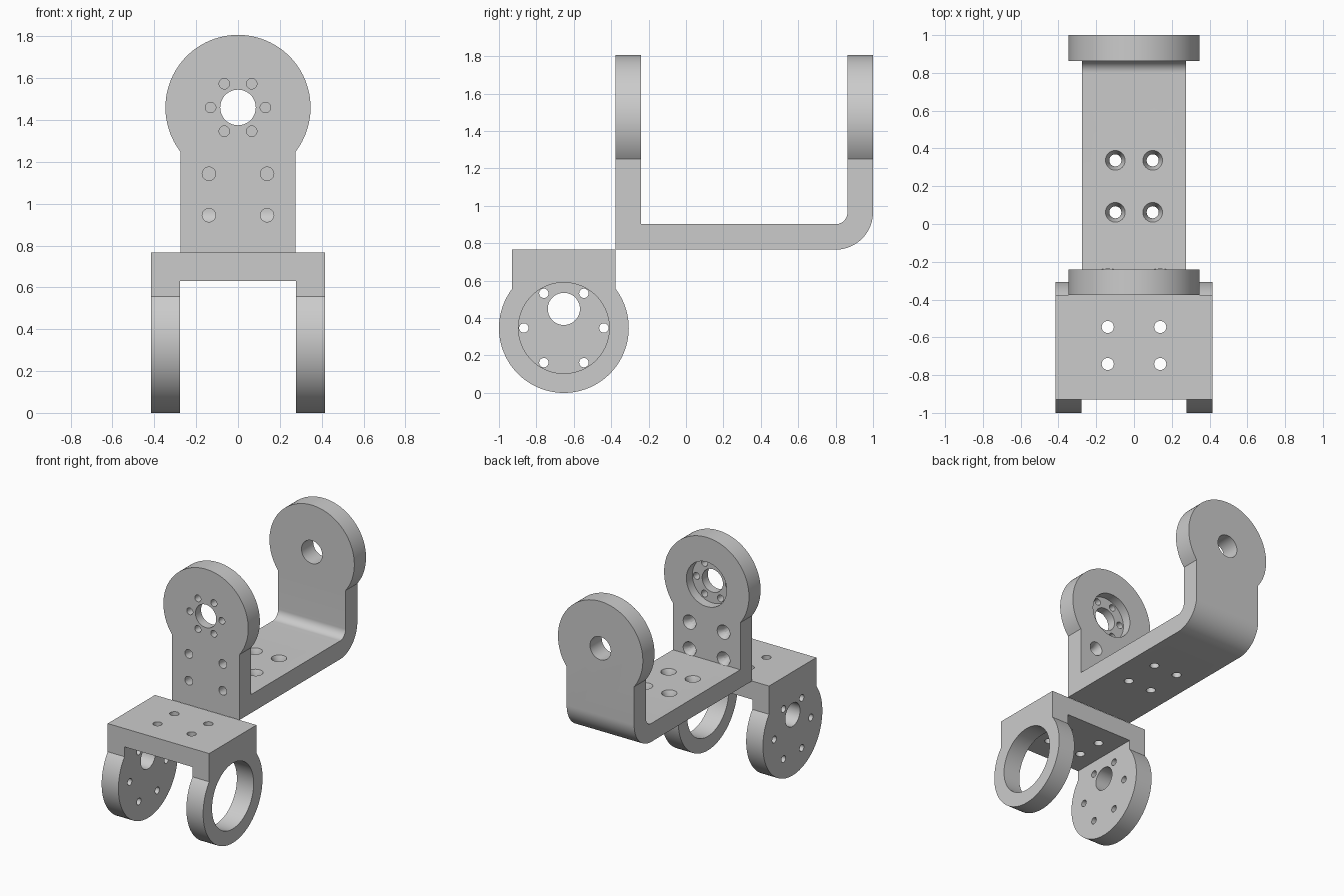
import bpy, bmesh
from math import sin, cos, acos, pi, radians
from mathutils import Vector, Matrix

if "Cube" in bpy.data.objects:
    bpy.data.objects.remove(bpy.data.objects["Cube"], do_unlink=True)

metal = bpy.data.materials.new("light grey metal")
metal.use_nodes = True
grey = (0.6, 0.6, 0.6, 1)
metal.diffuse_color = grey
metal.node_tree.nodes["Principled BSDF"].inputs["Base Color"].default_value = grey


def finish(name, bm):
    bmesh.ops.recalc_face_normals(bm, faces=bm.faces)
    mesh = bpy.data.meshes.new(name)
    bm.to_mesh(mesh)
    bm.free()
    mesh.materials.append(metal)
    obj = bpy.data.objects.new(name, mesh)
    bpy.context.collection.objects.link(obj)
    return obj


def prism(name, outline, axis, lo, hi):
    """Extrude an outline along x (points are y, z) or along y (points are x, z)."""
    bm = bmesh.new()
    along = Vector((1, 0, 0)) if axis == "x" else Vector((0, 1, 0))
    across = Vector((0, 1, 0)) if axis == "x" else Vector((1, 0, 0))
    face = bm.faces.new([bm.verts.new(across * u + Vector((0, 0, v)) + along * lo)
                         for u, v in outline])
    new = bmesh.ops.extrude_face_region(bm, geom=[face])["geom"]
    bmesh.ops.translate(bm, vec=along * (hi - lo),
                        verts=[g for g in new if isinstance(g, bmesh.types.BMVert)])
    return finish(name, bm)


def frustum(start, end, r1, r2, sides=32):
    start, end = Vector(start), Vector(end)
    d = end - start
    turn = d.to_track_quat("Z", "Y").to_matrix().to_4x4()
    bm = bmesh.new()
    bmesh.ops.create_cone(bm, cap_ends=True, segments=sides, radius1=r1, radius2=r2,
                          depth=d.length, matrix=Matrix.Translation((start + end) / 2) @ turn)
    return finish("cutter", bm)


def arc(u, v, r, a0, a1, n):
    return [(u + r * cos(a0 + (a1 - a0) * i / n), v + r * sin(a0 + (a1 - a0) * i / n))
            for i in range(n + 1)]


def keyhole(u, v, end, up):
    """Round lug of radius R running into a straight tab of half width W."""
    a = acos(W / R)
    lug = [(p, v + up * q) for p, q in arc(u, 0, R, -a, pi + a, 80)]
    return lug + [(u - W, end), (u + W, end)]


def boolean(target, tool, operation="DIFFERENCE"):
    mod = target.modifiers.new("cut", "BOOLEAN")
    mod.operation, mod.solver, mod.object = operation, "EXACT", tool
    bpy.context.view_layer.objects.active = target
    bpy.ops.object.modifier_apply(modifier=mod.name)
    bpy.data.objects.remove(tool, do_unlink=True)


def bore(target, start, end, r, r2=None, sides=32):
    boolean(target, frustum(start, end, r, r if r2 is None else r2, sides))


def ring(radius, count=6):
    return [(radius * cos(2 * pi * i / count), radius * sin(2 * pi * i / count))
            for i in range(count)]


R, W = 0.347, 0.276         # lug radius, tab half width
SCREW, SINK = 0.032, 0.053  # screw hole and countersink radii
FRONT, INNER = -0.376, -0.24
BASE, FLOOR = 0.766, 0.902

# Upper bracket: bent channel trimmed to the lug outline
AXLE = 1.46
channel = ([(FRONT, 2), (FRONT, BASE)]
           + arc(0.8, BASE + 0.2, 0.2, -pi / 2, 0, 20)
           + [(1, 2), (0.863, 2)]
           + arc(0.8, FLOOR + 0.063, 0.063, 0, -pi / 2, 16)
           + [(INNER, FLOOR), (INNER, 2)])
upper = prism("upper_bracket", channel, "x", -0.6, 0.6)
boolean(upper, prism("lug_outline", keyhole(0, AXLE, 0.6, 1), "y", -0.7, 1.3), "INTERSECT")

# Axle hole through both arms, horn recess and its six pilot holes
bore(upper, (0, -0.6, AXLE), (0, 1.2, AXLE), 0.085, sides=64)
bore(upper, (0, -0.31, AXLE), (0, -0.1, AXLE), 0.165, sides=64)
for dx, dz in ring(0.131):
    bore(upper, (dx, -0.6, AXLE + dz), (dx, -0.2, AXLE + dz), 0.025)

# Countersunk screws in the front arm and the floor
for side in (-1, 1):
    for z in (0.945, 1.143):
        x = side * 0.139
        bore(upper, (x, -0.6, z), (x, -0.1, z), SCREW)
        bore(upper, (x, INNER - 0.045, z), (x, INNER + 0.002, z), SCREW, SINK)
    for y in (0.062, 0.337):
        x = side * 0.099
        bore(upper, (x, y, 0.6), (x, y, 1), SCREW)
        bore(upper, (x, y, FLOOR - 0.045), (x, y, FLOOR + 0.002), SCREW, SINK)

# Lower bracket: square arch trimmed to the lug outline
HUB_Y, HUB_Z = -0.653, R
arch = [(-0.415, -0.3), (-0.415, 1), (0.415, 1), (0.415, -0.3),
        (0.278, -0.3), (0.278, 0.63), (-0.278, 0.63), (-0.278, -0.3)]
lower = prism("lower_bracket", arch, "y", -1.3, 0)
boolean(lower, prism("lug_outline", keyhole(HUB_Y, HUB_Z, BASE, -1), "x", -0.8, 0.8), "INTERSECT")

# Large bearing opening on the left leg
bore(lower, (0.2, HUB_Y, HUB_Z), (0.6, HUB_Y, HUB_Z), 0.243, sides=80)

# Offset shaft hole and bolt circle on the right leg
bore(lower, (-0.6, HUB_Y, 0.449), (-0.2, HUB_Y, 0.449), 0.086, sides=64)
for dy, dz in ring(0.214):
    bore(lower, (-0.6, HUB_Y + dy, HUB_Z + dz), (-0.2, HUB_Y + dy, HUB_Z + dz), 0.025)

# Screw holes in the top plate
for x in (-0.139, 0.139):
    for y in (-0.545, -0.741):
        bore(lower, (x, y, 0.5), (x, y, 0.9), SCREW)

# Smooth the curved walls, keep the edges crisp
for obj in (upper, lower):
    bpy.ops.object.select_all(action="DESELECT")
    obj.select_set(True)
    bpy.context.view_layer.objects.active = obj
    bpy.ops.object.shade_smooth_by_angle(angle=radians(30))
